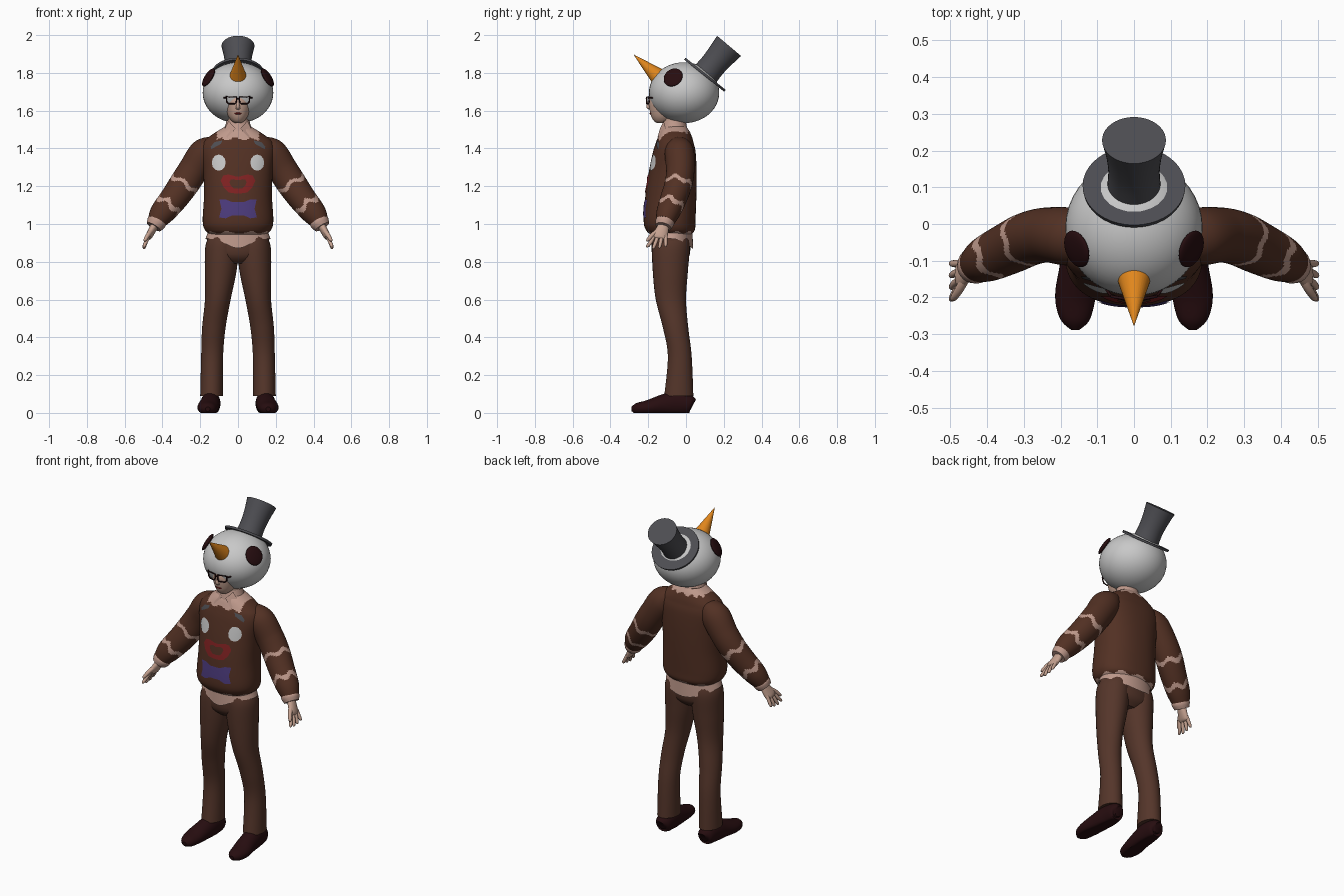
import bpy, bmesh, math
from mathutils import Vector

if "Cube" in bpy.data.objects:
    bpy.data.objects.remove(bpy.data.objects["Cube"])


def material(name, r, g, b):
    m = bpy.data.materials.new(name)
    m.diffuse_color = (r, g, b, 1)
    m.use_nodes = True
    node = m.node_tree.nodes["Principled BSDF"]
    node.inputs["Base Color"].default_value = (r, g, b, 1)
    node.inputs["Roughness"].default_value = 0.8
    return m


SNOW = material("snow white", .58, .58, .58)
ORANGE = material("carrot orange", .75, .24, .012)
GREY = material("hat grey", .075, .075, .085)
MAROON = material("dark maroon", .02, .004, .005)
KNIT = material("knit brown", .085, .03, .017)
CLOTH = material("trouser brown", .09, .036, .023)
SHIRT = material("shirt tan", .52, .32, .26)
SKIN = material("skin", .56, .36, .28)
RED = material("lip red", .22, .016, .016)
VIOLET = material("bow violet", .075, .045, .21)


def finish(obj, mats, angle=40):
    for m in mats:
        obj.data.materials.append(m)
    bpy.ops.object.select_all(action='DESELECT')
    obj.select_set(True)
    bpy.context.view_layer.objects.active = obj
    bpy.ops.object.shade_smooth_by_angle(angle=math.radians(angle))
    return obj


def from_bmesh(name, bm, mats, recalc=True):
    if recalc:
        bmesh.ops.recalc_face_normals(bm, faces=bm.faces)
    me = bpy.data.meshes.new(name)
    bm.to_mesh(me)
    bm.free()
    obj = bpy.data.objects.new(name, me)
    bpy.context.collection.objects.link(obj)
    return finish(obj, mats)


def spline(rows, steps):
    """Smooth curve through rows of numbers."""
    if steps == 1:
        return rows
    out = []
    for i in range(len(rows) - 1):
        a, b, c, d = (rows[max(0, min(len(rows) - 1, i + k))] for k in (-1, 0, 1, 2))
        for s in range(steps):
            t = s / steps
            out.append(tuple(q + t / 2 * (r - p + t * (2 * p - 5 * q + 4 * r - u + t * (3 * (q - r) + u - p)))
                             for p, q, r, u in zip(a, b, c, d)))
    return out + [rows[-1]]


def loft(name, rows, mats, steps=6, n=32, flat=False, power=2, caps=True, floor=False, paint=None, hem=None):
    """Skin through sections (x, y, z, half width, half depth)."""
    rows = spline(rows, steps)
    bm = bmesh.new()
    rings = []
    for i, (x, y, z, a, b) in enumerate(rows):
        u, v = Vector((1, 0, 0)), Vector((0, 1, 0))
        if not flat:
            t = (Vector(rows[min(i + 1, len(rows) - 1)][:3]) - Vector(rows[max(i - 1, 0)][:3])).normalized()
            u = (u - t * t.x).normalized()
            v = t.cross(u)
        ring = []
        for k in range(n):
            ang = math.tau * k / n
            c, s = math.cos(ang), math.sin(ang)
            p = Vector((x, y, z)) + u * math.copysign(abs(c) ** (2 / power), c) * a \
                + v * math.copysign(abs(s) ** (2 / power), s) * b
            if floor:
                p.z = max(p.z, 0)
            if hem and i == 0:
                p.z = hem(c, s)
            ring.append(bm.verts.new(p))
        rings.append(ring)
    for i in range(len(rings) - 1):
        for k in range(n):
            j = (k + 1) % n
            f = bm.faces.new((rings[i][k], rings[i][j], rings[i + 1][j], rings[i + 1][k]))
            if paint:
                f.material_index = paint((i + .5) / (len(rings) - 1), math.tau * k / n, f.calc_center_median())
    if caps:
        bm.faces.new(rings[0])
        bm.faces.new(rings[-1])
    return from_bmesh(name, bm, mats)


def ellipsoid(name, loc, size, mat, facing=None):
    bpy.ops.mesh.primitive_uv_sphere_add(segments=40, ring_count=24, location=loc)
    obj = bpy.context.object
    obj.name = name
    obj.scale = size
    if facing:
        obj.rotation_euler = Vector(facing).to_track_quat('Z', 'Y').to_euler()
    return finish(obj, [mat])


# Sweater body with pale neckline and hem trim
body = [(0, -.08, .945, .15, .11), (0, -.083, .97, .176, .13), (0, -.087, 1.02, .187, .137),
        (0, -.08, 1.15, .18, .135), (0, -.07, 1.28, .184, .126), (0, -.062, 1.38, .196, .113),
        (0, -.06, 1.43, .186, .1), (0, -.058, 1.46, .155, .09), (0, -.058, 1.49, .112, .077),
        (0, -.058, 1.515, .07, .06)]
POWER = 2.3


def body_paint(t, ang, c):
    if c.z < .956 + .007 * math.sin(9 * ang):
        return 1
    edge = 1.45 if c.y < -.06 else 1.484
    return int(c.z > edge + .007 * math.sin(14 * ang) and abs(c.x) < .112)


loft("sweater_body", body, [KNIT, SHIRT], 9, 80, True, POWER, paint=body_paint)
body_rows = spline(body, 9)


def front_y(x, z):
    """Front surface of the sweater at x, z."""
    for p, q in zip(body_rows, body_rows[1:]):
        if p[2] <= z <= q[2]:
            t = (z - p[2]) / (q[2] - p[2])
            yc, w, d = (p[i] + t * (q[i] - p[i]) for i in (1, 3, 4))
            return yc - d * max(0, 1 - (abs(x) / w) ** POWER) ** (1 / POWER)
    return 0


def patch(name, cx, cz, outline, mat, hole=0.0):
    """Thin patch lying on the front of the sweater."""
    pts = []
    for i, (x, z) in enumerate(outline):
        nx, nz = outline[(i + 1) % len(outline)]
        pts += [(x + (nx - x) * t / 4, z + (nz - z) * t / 4) for t in range(4)]
    bm = bmesh.new()
    rings = []
    for r in range(7):
        s = max(hole, .01) + (1 - max(hole, .01)) * r / 6
        rings.append([bm.verts.new((cx + x * s, front_y(cx + x * s, cz + z * s) - .004, cz + z * s)) for x, z in pts])
    for a, b in zip(rings, rings[1:]):
        for k in range(len(pts)):
            j = (k + 1) % len(pts)
            f = bm.faces.new((a[k], a[j], b[j], b[k]))
            f.normal_update()
            if f.normal.y > 0:
                f.normal_flip()
    return from_bmesh(name, bm, [mat], False)


def mirrored(half):
    return half + [(-x, z) for x, z in reversed(half)]


# Painted face on the sweater
patch("sweater_mouth", 0, 1.212, mirrored([(.012, .04), (.05, .05), (.078, .045), (.092, .018), (.075, -.02),
                                           (.05, -.045), (.015, -.05)]), RED, .5)
patch("sweater_bow", 0, 1.08, mirrored([(.03, .036), (.065, .05), (.098, .05), (.088, 0), (.1, -.045),
                                        (.065, -.05), (.03, -.034)]), VIOLET)
disc = [(.037 * math.cos(math.tau * k / 12), .043 * math.sin(math.tau * k / 12)) for k in range(12)]

# Trousers seat and shirt tail
loft("trouser_seat", [(0, -.08, .79, .09, .06), (0, -.08, .84, .168, .1), (0, -.08, .96, .155, .1)],
     [CLOTH], 5, 40, True)
loft("shirt_tail", [(0, -.078, .9, .172, .116), (0, -.078, .96, .158, .112)], [SHIRT], 1, 48, True,
     caps=False, hem=lambda c, s: .922 - (.055 * s * s if s > 0 else .05 * s ** 8))

for side, s in (("left", 1), ("right", -1)):
    def flip(rows):
        return [(s * r[0],) + r[1:] for r in rows]

    patch(side + "_sweater_eye", s * .102, 1.325, disc, SNOW)
    patch(side + "_sweater_brow", s * .113, 1.418,
          [(s * x, z) for x, z in [(-.03, .024), (-.022, .006), (.028, -.022), (.032, -.008), (.01, .016)]], GREY)

    # Leg and shoe
    loft(side + "_trouser_leg", flip([(.14, -.038, .09, .06, .077), (.137, -.033, .3, .058, .063),
         (.128, -.055, .45, .062, .067), (.107, -.08, .6, .068, .08), (.092, -.083, .75, .084, .093),
         (.085, -.08, .88, .088, .1), (.08, -.08, .94, .07, .09)]), [CLOTH], flat=True)
    loft(side + "_shoe", flip([(.142, .036, .04, .02, .028), (.142, .02, .045, .045, .05),
         (.144, -.05, .05, .051, .066), (.15, -.12, .042, .053, .056), (.16, -.2, .028, .055, .04),
         (.16, -.26, .022, .04, .03), (.16, -.288, .02, .012, .012)]), [MAROON], floor=True)

    # Sleeve with two wavy bands, then cuff
    def bands(t, ang, c):
        wave = .018 * math.sin(5 * ang)
        return int(any(abs(t + wave - mid) < .022 for mid in (.52, .76)))

    loft(side + "_sleeve", flip([(.12, -.045, 1.42, .05, .06), (.175, -.035, 1.375, .082, .078),
         (.235, -.03, 1.288, .08, .075), (.285, -.04, 1.212, .079, .073), (.338, -.065, 1.137, .074, .07),
         (.4, -.095, 1.06, .066, .062), (.432, -.112, 1.012, .05, .048)]), [KNIT, SHIRT], 14, 48, paint=bands)
    loft(side + "_cuff", flip([(.42, -.107, 1.03, .045, .045), (.432, -.113, 1.008, .052, .05),
         (.446, -.12, .985, .042, .042)]), [SHIRT], 4, 24)

    # Hand: palm, four fingers and a thumb
    loft(side + "_palm", flip([(.438, -.116, 1.0, .022, .027), (.453, -.125, .97, .02, .034),
         (.472, -.138, .935, .017, .039), (.478, -.141, .922, .01, .03)]), [SKIN], 4, 20)
    for i in range(4):
        off = (i - 1.5) * .02
        tip = .872 + .008 * abs(i - 1.3)
        loft(f"{side}_finger_{i + 1}", flip([(.47, -.138 + off, .94, .01, .01),
             (.487, -.147 + off * 1.3, .905, .01, .01), (.497, -.156 + off * 1.6, tip, .008, .008),
             (.498, -.157 + off * 1.6, tip - .007, .002, .002)]), [SKIN], 3, 12)
    loft(side + "_thumb", flip([(.452, -.135, .972, .013, .013), (.474, -.175, .945, .012, .012),
         (.492, -.202, .915, .009, .009), (.493, -.204, .908, .002, .002)]), [SKIN], 3, 12)

    # Collar wing
    bm = bmesh.new()
    wing = [(.012, -.138, 1.505), (.05, -.118, 1.546), (.072, -.105, 1.5), (.058, -.152, 1.455)]
    bm.faces.new([bm.verts.new((s * x, y, z)) for x, y, z in wing])
    bmesh.ops.solidify(bm, geom=bm.faces[:], thickness=.008)
    from_bmesh(side + "_collar_wing", bm, [SHIRT])

    # Dark eye on the snow head
    ellipsoid(side + "_head_eye", (s * .156, -.068, 1.776), (.052, .055, .014), MAROON, (s * 4.5, -1.7, 2.9))

    # Spectacle rim and temple
    for part, pts, closed in (
            ("rim", [(.008, -.207, 1.672), (.062, -.197, 1.674), (.06, -.195, 1.645), (.05, -.199, 1.636),
                     (.018, -.207, 1.636), (.009, -.208, 1.645)], True),
            ("temple", [(.062, -.197, 1.668), (.074, -.18, 1.668), (.075, -.11, 1.665)], False),
            ("bridge", [(0, -.21, 1.664), (.009, -.207, 1.662)], False)):
        cu = bpy.data.curves.new(side + "_glasses_" + part, 'CURVE')
        cu.dimensions = '3D'
        cu.bevel_depth = .004
        cu.bevel_resolution = 1
        sp = cu.splines.new('POLY')
        sp.points.add(len(pts) - 1)
        for p, co in zip(sp.points, pts):
            p.co = (s * co[0], co[1], co[2], 1)
        sp.use_cyclic_u = closed
        cu.materials.append(MAROON)
        bpy.context.collection.objects.link(bpy.data.objects.new(cu.name, cu))

# Neck, collar and face
loft("neck", [(0, -.06, 1.48, .055, .055), (0, -.075, 1.6, .052, .055)], [SKIN], 1, 28, True)
loft("shirt_collar", [(0, -.06, 1.485, .085, .076), (0, -.062, 1.515, .07, .066), (0, -.06, 1.547, .06, .06)],
     [SHIRT], 3, 32, True, caps=False)
loft("face", [(0, -.13, 1.535, .018, .025), (0, -.125, 1.548, .036, .047), (0, -.12, 1.575, .054, .066),
              (0, -.118, 1.62, .067, .077), (0, -.115, 1.66, .071, .08), (0, -.105, 1.71, .065, .075)],
     [SKIN], 5, 32, True)
loft("face_nose", [(0, -.19, 1.66, .006, .006), (0, -.2, 1.63, .009, .01), (0, -.198, 1.612, .012, .008),
                   (0, -.19, 1.606, .006, .004)], [SKIN], 3, 12, True)
ellipsoid("face_lips", (0, -.187, 1.585), (.02, .006, .005), RED)

# Snow head with carrot nose
ellipsoid("snow_head", (0, -.01, 1.695), (.187, .186, .161), SNOW)
loft("carrot_nose", [(0, -.125, 1.76, .054, .054), (0, -.276, 1.896, .001, .001)], [ORANGE], 1, 32)

# Top hat tilted backwards
loft("hat_brim", [(0, .096, 1.785, .138, .135), (0, .104, 1.795, .14, .137)], [GREY], 1, 40)
loft("hat_crown", [(0, .1, 1.79, .073, .073), (0, .142, 1.841, .07, .07), (0, .185, 1.892, .075, .075),
                   (0, .228, 1.943, .087, .083)], [GREY], 4, 40)
